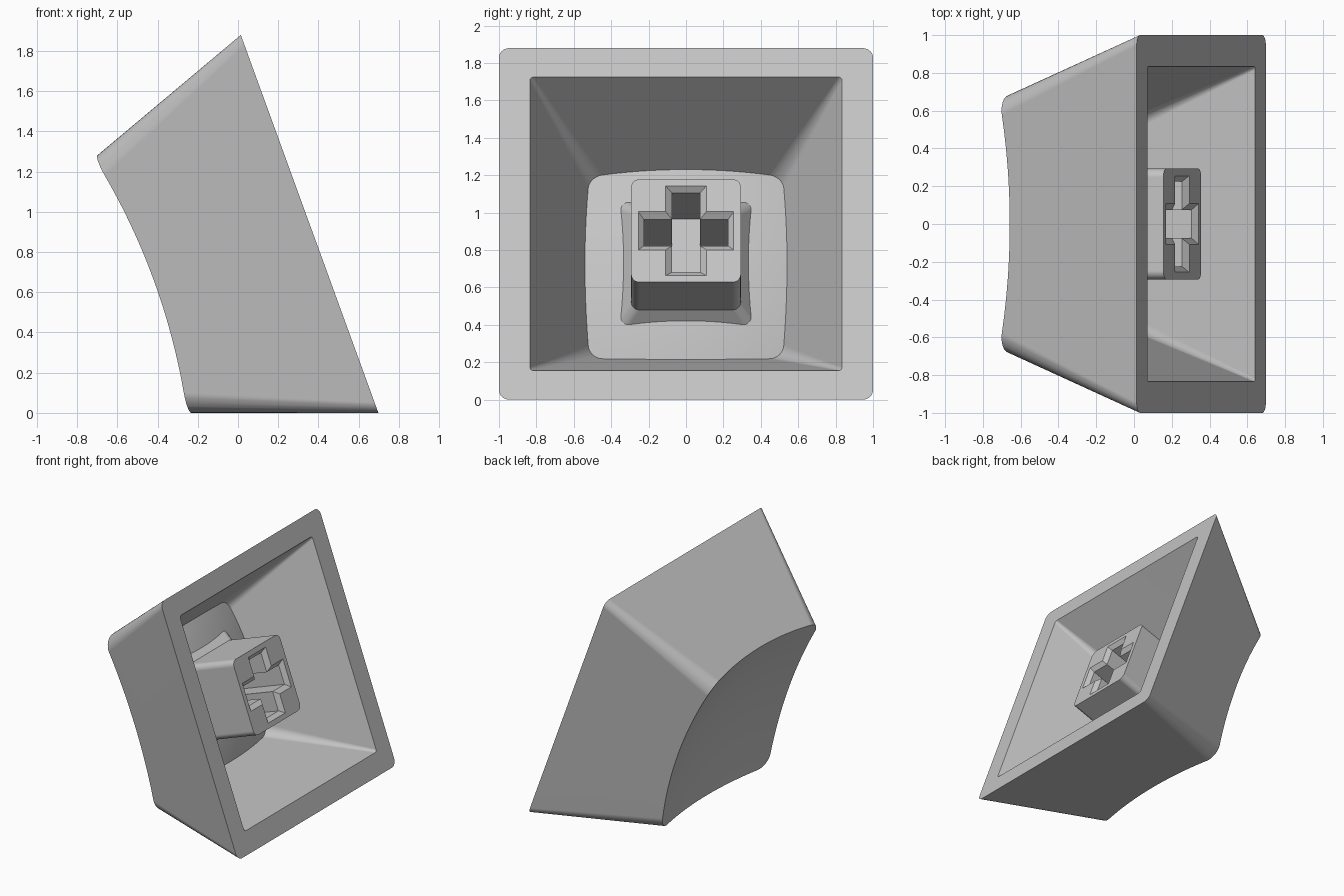
import bpy, bmesh, math

if "Cube" in bpy.data.objects:
    bpy.data.objects.remove(bpy.data.objects["Cube"], do_unlink=True)

# One plain grey plastic
grey = bpy.data.materials.new("grey plastic")
grey.use_nodes = True
colour = (0.55, 0.55, 0.55, 1)
grey.diffuse_color = colour
grey.node_tree.nodes["Principled BSDF"].inputs["Base Color"].default_value = colour

SLOPE = math.tan(math.radians(20))   # outer wall draft, the cap rests on one wall


def make(name, bm):
    bmesh.ops.recalc_face_normals(bm, faces=bm.faces)
    mesh = bpy.data.meshes.new(name)
    bm.to_mesh(mesh)
    bm.free()
    ob = bpy.data.objects.new(name, mesh)
    bpy.context.collection.objects.link(ob)
    mesh.materials.append(grey)
    return ob


def rounded_square(half, radius, steps=8):
    pts = []
    for corner in range(4):
        mid = math.radians(45 + 90 * corner)
        cx = math.copysign(half - radius, math.cos(mid))
        cy = math.copysign(half - radius, math.sin(mid))
        for i in range(steps + 1):
            a = math.radians(90 * (corner + i / steps))
            pts.append((cx + radius * math.cos(a), cy + radius * math.sin(a)))
    return pts


def cross(reach, width):
    pts = []
    for k in range(4):
        c, s = round(math.cos(k * math.pi / 2)), round(math.sin(k * math.pi / 2))
        for x, y in ((reach, -width), (reach, width), (width, width)):
            pts.append((x * c - y * s, x * s + y * c))
    return pts


def loft(name, sections):
    """Closed solid through (outline, height) sections."""
    bm = bmesh.new()
    rings = [[bm.verts.new((x, y, h)) for x, y in pts] for pts, h in sections]
    n = len(rings[0])
    for a, b in zip(rings, rings[1:]):
        for i in range(n):
            j = (i + 1) % n
            bm.faces.new((a[i], a[j], b[j], b[i]))
    bm.faces.new(rings[0])
    bm.faces.new(rings[-1])
    return make(name, bm)


def bowl(name, bottom, radius):
    """Block whose underside is a shallow spherical bowl."""
    bm = bmesh.new()
    bmesh.ops.create_grid(bm, x_segments=48, y_segments=48, size=1.2)
    for v in bm.verts:
        v.co.z = bottom + radius - math.sqrt(radius ** 2 - v.co.x ** 2 - v.co.y ** 2)
    top = bmesh.ops.extrude_face_region(bm, geom=bm.faces[:])
    for v in top["geom"]:
        if isinstance(v, bmesh.types.BMVert):
            v.co.z = 2
    return make(name, bm)


def cut(target, cutter):
    mod = target.modifiers.new("cut", "BOOLEAN")
    mod.operation = "DIFFERENCE"
    mod.solver = "EXACT"
    mod.object = cutter
    bpy.context.view_layer.objects.active = target
    bpy.ops.object.modifier_apply(modifier=mod.name)
    bpy.data.objects.remove(cutter, do_unlink=True)


# Shell: tapered block with a dished top and a hollow inside
shell = loft("cap_shell", [(rounded_square(1 - SLOPE * h, 0.055 + 0.06 * h), h)
                           for h in (0, 1)])
cut(shell, bowl("dish_cutter", 0.744, 3.1))
cavity = loft("cavity_cutter", [(rounded_square(0.835 - 0.465 * h, 0.02 + 0.08 * max(h, 0)), h)
                                for h in (-0.1, 0, 0.8)])
cut(cavity, bowl("ceiling_cutter", 0.575, 2.5))
cut(shell, cavity)

# Stem: rounded square post flaring into the ceiling, with a chamfered cross socket
stem = loft("stem", [(rounded_square(0.293, 0.045), 0.107),
                     (rounded_square(0.293, 0.045), 0.54),
                     (rounded_square(0.385, 0.05), 0.67)])
cut(stem, loft("socket_cutter", [(cross(0.265, 0.12), 0.097),
                                 (cross(0.225, 0.075), 0.137),
                                 (cross(0.225, 0.075), 0.54)]))

# Tip the cap onto its side wall and finish the shading
for ob in (shell, stem):
    ob.rotation_euler.y = math.radians(-110)
    ob.location = (0.356, 0, 0.94)
    bpy.ops.object.select_all(action="DESELECT")
    ob.select_set(True)
    bpy.context.view_layer.objects.active = ob
    bpy.ops.object.shade_smooth_by_angle(angle=math.radians(25))
    mod = ob.modifiers.new("even shading", "WEIGHTED_NORMAL")
    mod.keep_sharp = True
